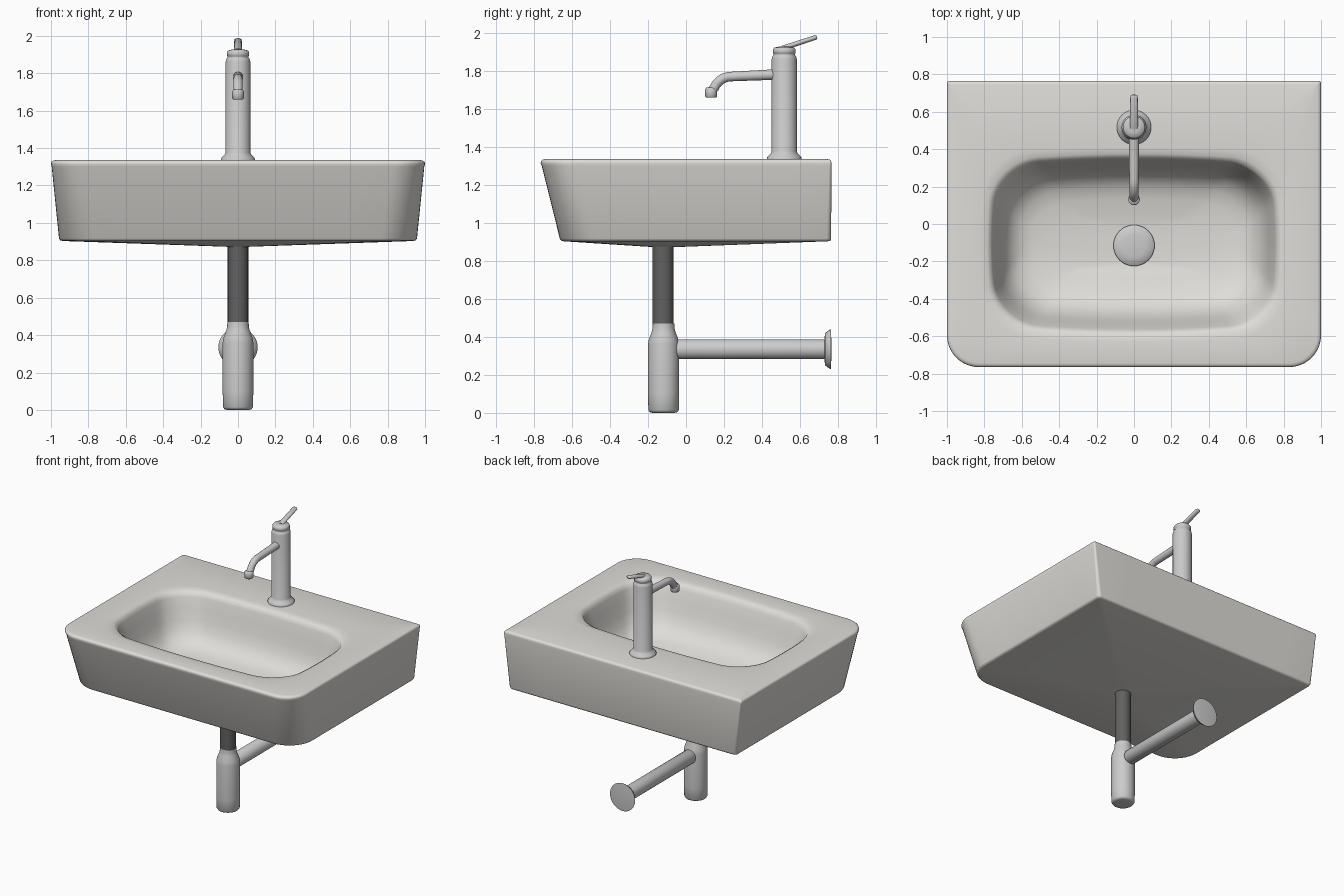
import bpy, bmesh, math
from mathutils import Vector

if "Cube" in bpy.data.objects:
    bpy.data.objects.remove(bpy.data.objects["Cube"])


def material(name, rgb):
    m = bpy.data.materials.new(name)
    m.diffuse_color = (*rgb, 1)
    m.use_nodes = True
    m.node_tree.nodes["Principled BSDF"].inputs["Base Color"].default_value = m.diffuse_color
    return m


CERAMIC = material("ceramic", (0.74, 0.725, 0.69))
DARK = material("dark_metal", (0.12, 0.12, 0.12))


def loft(name, rings, angle=60, mat=None):
    """Skin a stack of equal-sized rings, capping both ends."""
    bm = bmesh.new()
    loops = [[bm.verts.new(p) for p in ring] for ring in rings]
    n = len(loops[0])
    for a, b in zip(loops, loops[1:]):
        for i in range(n):
            j = (i + 1) % n
            bm.faces.new((a[i], a[j], b[j], b[i]))
    bm.faces.new(loops[0])
    bm.faces.new(loops[-1])
    bmesh.ops.recalc_face_normals(bm, faces=bm.faces)
    me = bpy.data.meshes.new(name)
    bm.to_mesh(me)
    bm.free()
    if mat:
        me.materials.append(mat)
    ob = bpy.data.objects.new(name, me)
    bpy.context.collection.objects.link(ob)
    bpy.ops.object.select_all(action='DESELECT')
    ob.select_set(True)
    bpy.context.view_layer.objects.active = ob
    bpy.ops.object.shade_smooth_by_angle(angle=math.radians(angle))
    return ob


def circle(center, direction, rx, rv=None, n=40):
    """Ring round a direction lying in the yz plane."""
    rv = rx if rv is None else rv
    d = Vector(direction).normalized()
    u = Vector((1, 0, 0))
    v = d.cross(u)
    return [Vector(center) + u * rx * math.cos(t) + v * rv * math.sin(t)
            for t in (2 * math.pi * i / n for i in range(n))]


def turned(name, origin, direction, profile, mat=None):
    """Turned part: profile is (radius, distance along direction)."""
    o, d = Vector(origin), Vector(direction)
    return loft(name, [circle(o + d * h, d, r) for r, h in profile], mat=mat)


def outline(hx, y0, y1, rf, rb, z, bulge=0.0, seg=10, edge=8):
    """Rounded rectangle; rf / rb are front and back corner radii."""
    pts = []
    cs = [(hx - rb, y1 - rb, rb, 0), (-hx + rb, y1 - rb, rb, 90),
          (-hx + rf, y0 + rf, rf, 180), (hx - rf, y0 + rf, rf, 270)]
    arcs = []
    for cx, cy, r, a in cs:
        arcs.append([Vector((cx + r * math.cos(math.radians(a + 90 * k / seg)),
                             cy + r * math.sin(math.radians(a + 90 * k / seg)), z))
                     for k in range(seg + 1)])
    for i, arc in enumerate(arcs):
        pts += arc
        nxt = arcs[(i + 1) % 4][0]
        pts += [arc[-1].lerp(nxt, k / edge) for k in range(1, edge)]
    # slight outward bow of the long edges
    cy, hy = (y0 + y1) / 2, (y1 - y0) / 2
    for p in pts:
        fx, fy = p.x / hx, (p.y - cy) / hy
        p.x -= bulge * fx * fy * fy
        p.y -= bulge * fy * fx * fx
    return pts


# basin: underside, outer walls, rim, bowl
DY = -0.115
rings = [outline(0.05, DY - 0.05, DY + 0.05, 0.045, 0.045, 0.872),
         outline(0.935, -0.645, 0.745, 0.18, 0.02, 0.903),
         outline(0.95, -0.657, 0.76, 0.19, 0.025, 0.906),
         outline(0.957, -0.664, 0.764, 0.19, 0.025, 0.917),
         outline(0.996, -0.759, 0.765, 0.17, 0.012, 1.3),
         outline(1.0, -0.765, 0.765, 0.17, 0.01, 1.315),
         outline(0.998, -0.763, 0.764, 0.169, 0.01, 1.325),
         outline(0.99, -0.756, 0.757, 0.163, 0.01, 1.332),
         outline(0.978, -0.744, 0.745, 0.155, 0.01, 1.335),
         outline(0.82, -0.625, 0.41, 0.25, 0.25, 1.333, 0.03),
         outline(0.785, -0.59, 0.375, 0.24, 0.24, 1.329, 0.035)]
bowl = [(0, 1.317), (0.01, 1.29), (0.03, 1.22), (0.05, 1.14), (0.075, 1.07),
        (0.11, 1.015), (0.16, 0.98), (0.22, 0.963), (0.30, 0.953)]
for off, z in bowl:
    r = 0.23 - off * 0.25
    rings.append(outline(0.765 - off, -0.575 + off * 1.3, 0.355 - off, r, r, z,
                         0.037 - off * 0.05))
# keep the last ring around the drain
rings[-1] = outline(0.42, -0.25, 0.06, 0.13, 0.13, 0.95, 0.02)
rings.append(outline(0.09, DY - 0.09, DY + 0.09, 0.088, 0.088, 0.935))
loft("basin", rings, 70, CERAMIC)

UP, BACK = (0, 0, 1), (0, 1, 0)

# drain plug
turned("drain_plug", (0, DY, 0.93), UP,
       [(0.11, 0), (0.11, 0.018), (0.105, 0.024), (0.06, 0.029), (0.01, 0.031)])

# waste pipe and bottle trap
turned("waste_pipe", (0, -0.12, 0), UP, [(0.055, 0.46), (0.055, 0.9)], DARK)
turned("bottle_trap", (0, -0.118, 0), UP,
       [(0.03, 0), (0.06, 0.0005), (0.073, 0.004), (0.08, 0.015), (0.082, 0.1),
        (0.082, 0.36), (0.078, 0.385), (0.063, 0.425), (0.058, 0.445),
        (0.057, 0.47), (0.05, 0.472)])
turned("outlet_pipe", (0, 0, 0.335), BACK, [(0.04, -0.06), (0.052, -0.04), (0.052, 0.75)])
turned("wall_flange", (0, 0, 0.335), BACK,
       [(0.053, 0.728), (0.085, 0.732), (0.102, 0.755), (0.105, 0.762),
        (0.09, 0.764), (0.01, 0.765)])

# tap body with flared foot and cap
turned("tap_body", (0, 0.517, 0), UP,
       [(0.092, 1.325), (0.092, 1.342), (0.086, 1.35), (0.072, 1.363), (0.066, 1.375),
        (0.066, 1.862), (0.062, 1.877), (0.056, 1.883), (0.056, 1.89), (0.06, 1.893),
        (0.06, 1.912), (0.053, 1.922), (0.03, 1.927), (0.01, 1.928)])

# spout: straight run, then a bend down
path = [(0.5, 1.782), (0.24, 1.77)]
for k in range(1, 9):
    a = math.radians(90 + 65 * k / 8)
    path.append((0.24 + 0.1 * math.cos(a), 1.67 + 0.1 * math.sin(a)))
path.append((0.13, 1.685))
sp = []
for i, (y, z) in enumerate(path):
    a, b = path[max(i - 1, 0)], path[min(i + 1, len(path) - 1)]
    r = 0.028 if i == 0 else 0.025
    sp.append(circle((0, y, z), (0, b[0] - a[0], b[1] - a[1]), r, n=24))
loft("spout", sp)
turned("spout_nozzle", (0, 0.132, 0), UP,
       [(0.027, 1.66), (0.031, 1.664), (0.031, 1.704), (0.025, 1.712)])

# lever handle
d = Vector((0, 0.16, 0.052)).normalized()
loft("lever", [circle(Vector((0, 0.51, 1.92)) + d * t, d, r, r * 0.62, 20)
               for t, r in ((0, 0.021), (0.182, 0.02), (0.188, 0.014))])
